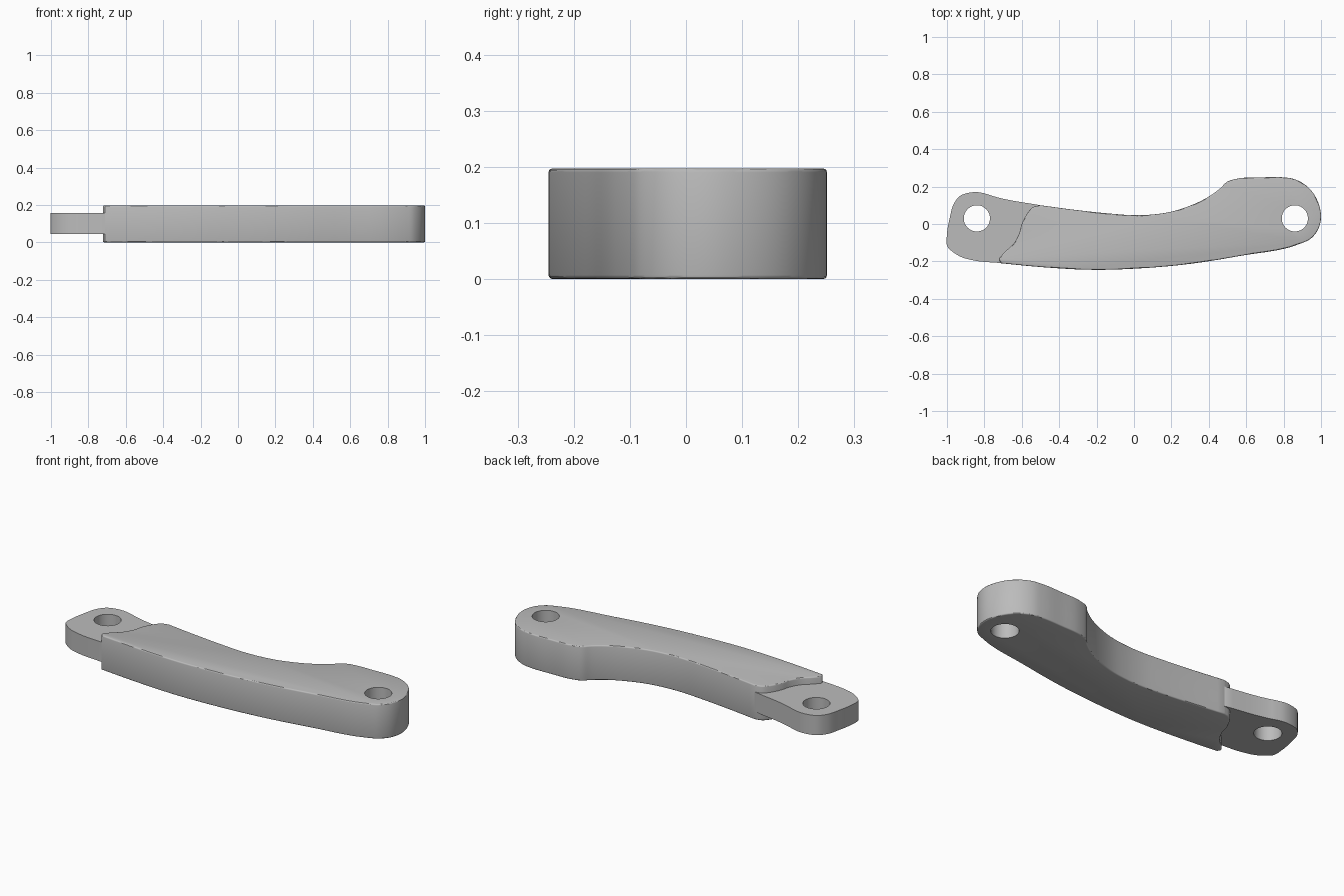
import bpy
import bmesh
from math import radians
from mathutils import Vector

default_cube = bpy.data.objects.get("Cube")
if default_cube:
    bpy.data.objects.remove(default_cube, do_unlink=True)

grey = bpy.data.materials.new("plain grey")
grey.use_nodes = True
grey_value = (0.5, 0.5, 0.5, 1)
grey.diffuse_color = grey_value
grey.node_tree.nodes["Principled BSDF"].inputs["Base Color"].default_value = grey_value


def smooth_run(points, steps=5):
    """Open spline through the points, without its last point."""
    p = [Vector(q) for q in points]
    p = [2 * p[0] - p[1]] + p + [2 * p[-1] - p[-2]]
    result = []
    for a, b, c, d in zip(p, p[1:], p[2:], p[3:]):
        # Tangents weighted by chord length keep uneven spacing smooth
        ab, bc, cd = (b - a).length, (c - b).length, (d - c).length
        m1 = bc * ((b - a) / ab * bc + (c - b) / bc * ab) / (ab + bc)
        m2 = bc * ((c - b) / bc * cd + (d - c) / cd * bc) / (bc + cd)
        for i in range(steps):
            t = i / steps
            h = t * t * (3 - 2 * t)
            result.append(b * (1 - h) + c * h
                          + m1 * t * (1 - t) ** 2 - m2 * t * t * (1 - t))
    return result


def apply(obj, modifier):
    bpy.context.view_layer.objects.active = obj
    bpy.ops.object.modifier_apply(modifier=modifier.name)


def make_plate(name, runs, bottom, top, hole, rim=0):
    """Extruded outline with rounded rims and a round through hole."""
    bm = bmesh.new()
    outline = [v for run in runs for v in smooth_run(run)]
    face = bm.faces.new([bm.verts.new((v.x, v.y, bottom)) for v in outline])
    extruded = bmesh.ops.extrude_face_region(bm, geom=[face])["geom"]
    lifted = [g for g in extruded if isinstance(g, bmesh.types.BMVert)]
    bmesh.ops.translate(bm, verts=lifted, vec=(0, 0, top - bottom))
    bmesh.ops.recalc_face_normals(bm, faces=bm.faces)
    mesh = bpy.data.meshes.new(name)
    bm.to_mesh(mesh)
    bm.free()
    mesh.materials.append(grey)
    obj = bpy.data.objects.new(name, mesh)
    bpy.context.collection.objects.link(obj)

    if rim:
        bevel = obj.modifiers.new("rounded rim", "BEVEL")
        bevel.width = rim
        bevel.segments = 3
        bevel.angle_limit = radians(60)
        apply(obj, bevel)

    # Pin hole
    bpy.ops.mesh.primitive_cylinder_add(vertices=48, radius=0.07, depth=1,
                                        location=(*hole, 0))
    cutter = bpy.context.object
    cutter.hide_render = True
    cutter.data.materials.append(grey)
    cut = obj.modifiers.new("pin hole", "BOOLEAN")
    cut.operation = "DIFFERENCE"
    cut.solver = "EXACT"
    cut.object = cutter
    apply(obj, cut)
    bpy.data.objects.remove(cutter, do_unlink=True)

    bpy.ops.object.select_all(action="DESELECT")
    obj.select_set(True)
    bpy.context.view_layer.objects.active = obj
    bpy.ops.object.shade_smooth_by_angle(angle=radians(30))
    return obj


# Thick curved arm: wavy shoulder, bowed front, rounded end, hollowed back
shoulder = [(-.5, .1), (-.54, .09), (-.575, .05), (-.6, 0), (-.615, -.053),
            (-.64, -.1), (-.706, -.166), (-.722, -.19), (-.71, -.21)]
bowed_front = [(-.71, -.21), (-.5, -.23), (-.2, -.245), (0, -.239), (.3, -.213),
               (.57, -.17), (.89, -.105), (.94, -.082), (.984, -.03), (1, .037),
               (.984, .117), (.947, .18), (.9, .22), (.85, .242), (.79, .25),
               (.68, .249), (.54, .24), (.5, .227), (.46, .19), (.38, .135),
               (.3, .098), (.2, .066), (.09, .05), (0, .047), (-.13, .056),
               (-.31, .075), (-.5, .1)]
make_plate("curved_arm", [shoulder, bowed_front], 0, 0.197, (.86, .03), 0.007)

# Thin hinge tongue, running on into the arm
tongue_edge = [(-.5, .1), (-.743, .146), (-.79, .161), (-.834, .17), (-.877, .168),
               (-.93, .15), (-.965, .105), (-.984, .037), (-1, -.055),
               (-.998, -.12), (-.968, -.15), (-.92, -.178), (-.866, -.193),
               (-.71, -.209)]
buried_end = [(-.71, -.209), (-.55, -.2), (-.45, -.1), (-.45, .06), (-.5, .1)]
make_plate("hinge_tongue", [tongue_edge, buried_end], 0.045, 0.157, (-.84, .03))
